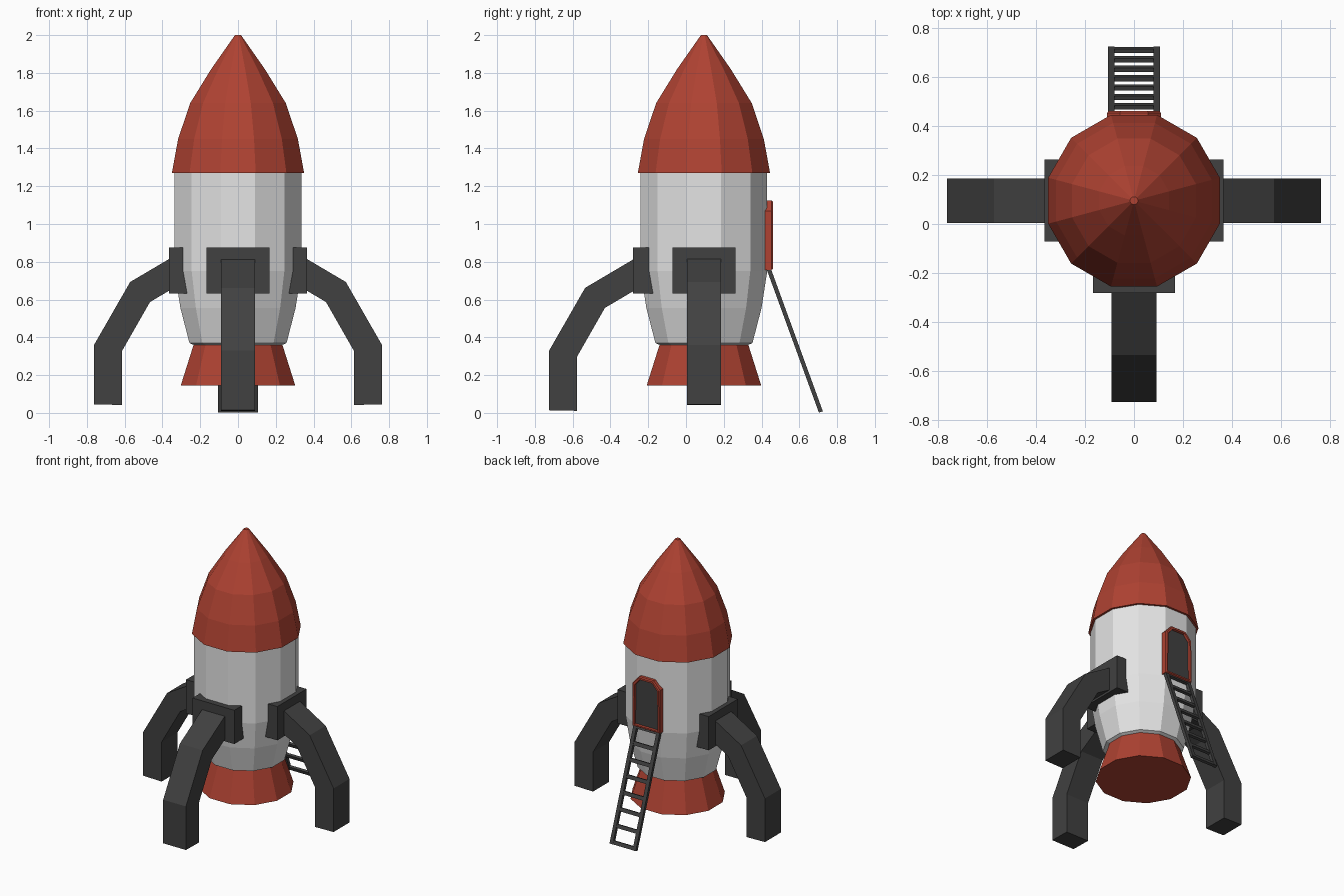
import bpy, bmesh
from math import cos, sin, pi, atan2, hypot
from mathutils import Matrix, Vector

if "Cube" in bpy.data.objects:
    bpy.data.objects.remove(bpy.data.objects["Cube"])

AXIS_Y = 0.095   # the hull axis sits behind the origin
SIDES = 12


def material(name, rgb):
    m = bpy.data.materials.new(name)
    m.use_nodes = True
    m.diffuse_color = (*rgb, 1)
    m.node_tree.nodes["Principled BSDF"].inputs["Base Color"].default_value = (*rgb, 1)
    return m


red = material("brick red", (0.43, 0.055, 0.032))
white = material("off white", (0.78, 0.78, 0.78))
dark = material("charcoal", (0.052, 0.052, 0.052))


def finish(name, bm, mats, matrix=Matrix(), recalc=True):
    if recalc:
        bmesh.ops.recalc_face_normals(bm, faces=bm.faces)
    bm.transform(matrix)
    mesh = bpy.data.meshes.new(name)
    bm.to_mesh(mesh)
    bm.free()
    for m in mats:
        mesh.materials.append(m)
    obj = bpy.data.objects.new(name, mesh)
    bpy.context.collection.objects.link(obj)
    return obj


def lathe(name, profile, mat):
    """Faceted, capped solid of revolution from (flat-side distance, z) pairs."""
    bm = bmesh.new()
    rings = []
    for apothem, z in profile:
        r = apothem / cos(pi / SIDES)
        angles = [(i + 0.5) * 2 * pi / SIDES for i in range(SIDES)]
        rings.append([bm.verts.new((r * cos(a), r * sin(a), z)) for a in angles])
    for low, high in zip(rings, rings[1:]):
        for i in range(SIDES):
            j = (i + 1) % SIDES
            bm.faces.new((low[i], low[j], high[j], high[i]))
    bm.faces.new(rings[0])
    bm.faces.new(rings[-1])
    return finish(name, bm, [mat], Matrix.Translation((0, AXIS_Y, 0)))


def add_box(bm, centre, size):
    m = Matrix.Translation(centre) @ Matrix.Diagonal((*size, 1))
    bmesh.ops.create_cube(bm, size=1, matrix=m)


# Hull
lathe("nozzle", [(0.303, 0.145), (0.232, 0.37)], red)
lathe("body", [(0.235, 0.36), (0.257, 0.37), (0.305, 0.556),
               (0.335, 0.75), (0.335, 1.29)], white)
lathe("nose_cone", [(0.35, 1.27), (0.317, 1.45), (0.253, 1.64),
                    (0.142, 1.82), (0.016, 2.0)], red)

# Legs: bent side profile, as (distance from axis, height)
LEG = [(0.30, 0.853), (0.571, 0.693), (0.762, 0.36), (0.762, 0.045),
       (0.614, 0.042), (0.614, 0.328), (0.466, 0.587), (0.30, 0.685)]


def leg(side, angle, out=0, drop=0, pad_out=0):
    place = Matrix.Translation((0, AXIS_Y, 0)) @ Matrix.Rotation(angle, 4, 'Z')
    bm = bmesh.new()
    face = bm.faces.new([bm.verts.new((u + out, -0.091, z - drop)) for u, z in LEG])
    new = bmesh.ops.extrude_face_region(bm, geom=[face])["geom"]
    bmesh.ops.translate(bm, vec=(0, 0.182, 0),
                        verts=[v for v in new if isinstance(v, bmesh.types.BMVert)])
    finish(side + "_leg", bm, [dark], place)
    bm = bmesh.new()
    add_box(bm, (0.307 + pad_out, 0, 0.753), (0.116, 0.334, 0.244))
    finish(side + "_leg_mount", bm, [dark], place)


leg("left", 0)
leg("right", pi)
leg("front", -pi / 2, out=0.058, drop=0.031, pad_out=0.011)

# Hatch: raised frame with cut upper corners and a recessed panel
bm = bmesh.new()
half = [(0.11, 0.757), (0.11, 1.068), (0.058, 1.125)]
outline = half + [(-x, z) for x, z in reversed(half)]
front = bm.faces.new([bm.verts.new((x, 0.41, z)) for x, z in reversed(outline)])
front.normal_update()
if front.normal.y < 0:
    front.normal_flip()
back_edges = list(front.edges)
ext = bmesh.ops.extrude_face_region(bm, geom=[front])["geom"]
bmesh.ops.translate(bm, vec=(0, 0.042, 0),
                    verts=[v for v in ext if isinstance(v, bmesh.types.BMVert)])
panel = next(f for f in ext if isinstance(f, bmesh.types.BMFace))
bmesh.ops.recalc_face_normals(bm, faces=bm.faces)
for thickness, depth in ((0.007, 0.008), (0.014, 0), (0.003, -0.016)):
    bm.normal_update()
    bmesh.ops.inset_individual(bm, faces=[panel], thickness=thickness, depth=depth)
panel.material_index = 1
finish("hatch", bm, [red, dark], recalc=False)

# Ladder: two rails and evenly spaced rungs, leaning out from the hatch
top, foot = Vector((0, 0.437, 0.765)), Vector((0, 0.714, 0.005))
run, rise = foot.y - top.y, top.z - foot.z
length = hypot(run, rise)
bm = bmesh.new()
for s in (-1, 1):
    add_box(bm, (s * 0.092, 0, -length / 2), (0.026, 0.022, length))
RUNGS = 8
for i in range(RUNGS):
    z = -0.013 - i * (length - 0.026) / (RUNGS - 1)
    add_box(bm, (0, 0, z), (0.17, 0.018, 0.026))
finish("ladder", bm, [dark],
       Matrix.Translation(top) @ Matrix.Rotation(atan2(run, rise), 4, 'X'))
